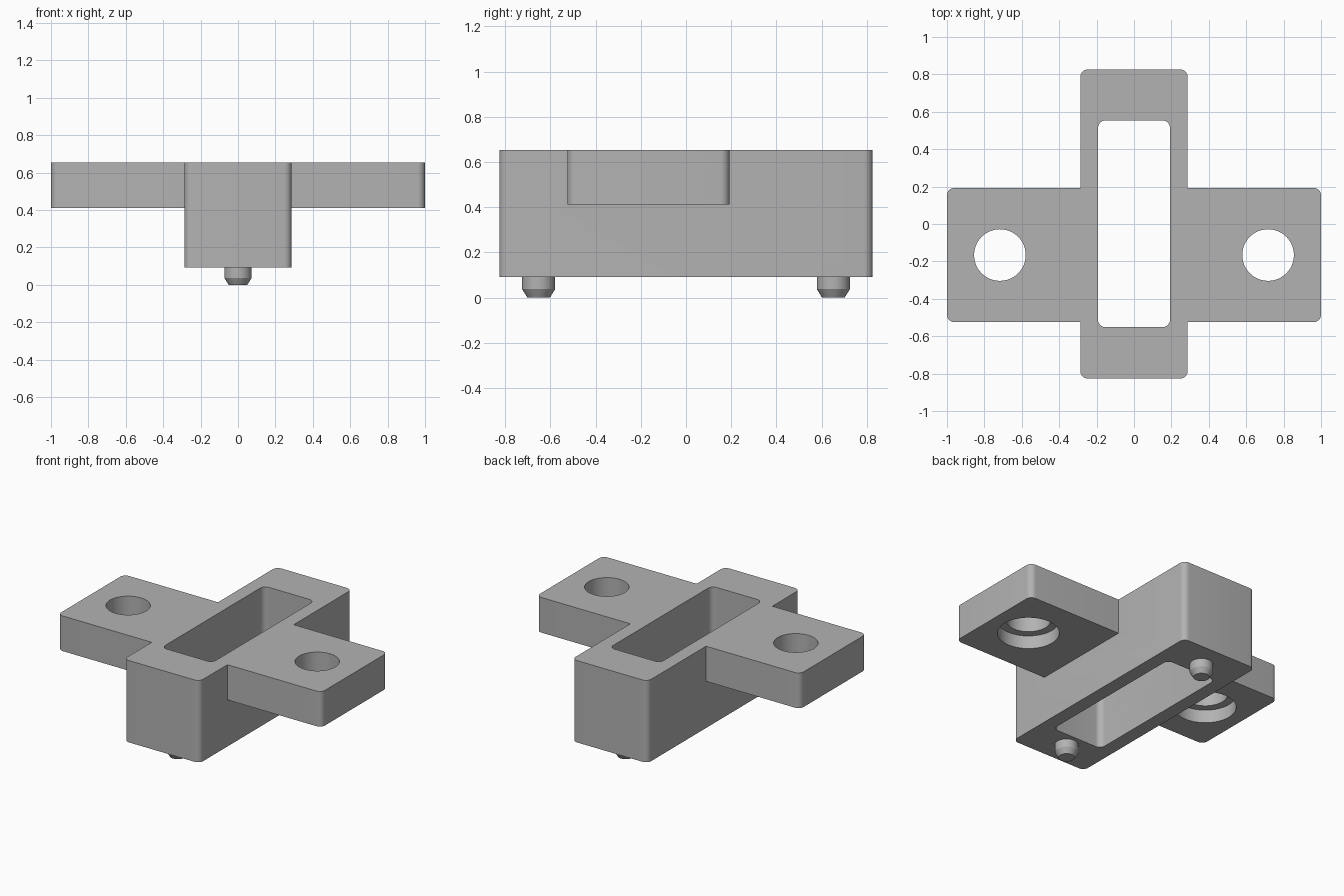
import bpy, bmesh, math

old = bpy.data.objects.get("Cube")
if old:
    bpy.data.objects.remove(old)

grey = bpy.data.materials.new("plain grey")
grey.use_nodes = True
colour = (0.45, 0.45, 0.45, 1)
grey.diffuse_color = colour
grey.node_tree.nodes["Principled BSDF"].inputs["Base Color"].default_value = colour


def finish(name, bm):
    mesh = bpy.data.meshes.new(name)
    bmesh.ops.recalc_face_normals(bm, faces=bm.faces)
    bm.to_mesh(mesh)
    bm.free()
    mesh.materials.append(grey)
    obj = bpy.data.objects.new(name, mesh)
    bpy.context.collection.objects.link(obj)
    return obj


def rounded_block(name, half_x, y0, y1, z0, z1, radius=0.04, steps=8):
    """Upright block with rounded vertical edges."""
    bm = bmesh.new()
    ring = []
    corners = [(half_x - radius, y1 - radius), (radius - half_x, y1 - radius),
               (radius - half_x, y0 + radius), (half_x - radius, y0 + radius)]
    for i, (cx, cy) in enumerate(corners):
        for k in range(steps + 1):
            a = (i + k / steps) * math.pi / 2
            ring.append(bm.verts.new((cx + radius * math.cos(a), cy + radius * math.sin(a), z0)))
    base = bm.faces.new(ring)
    top = bmesh.ops.extrude_face_region(bm, geom=[base])["geom"]
    bmesh.ops.translate(bm, vec=(0, 0, z1 - z0),
                        verts=[v for v in top if isinstance(v, bmesh.types.BMVert)])
    return finish(name, bm)


def turned(name, x, y, profile, sides=48):
    """Solid of revolution from (radius, height) pairs, bottom to top."""
    bm = bmesh.new()
    rings = [[bm.verts.new((x + r * math.cos(t * math.tau / sides),
                            y + r * math.sin(t * math.tau / sides), z))
              for t in range(sides)] for r, z in profile]
    for low, high in zip(rings, rings[1:]):
        for t in range(sides):
            n = (t + 1) % sides
            bm.faces.new((low[t], low[n], high[n], high[t]))
    bm.faces.new(rings[0])
    bm.faces.new(rings[-1])
    return finish(name, bm)


def combine(target, tool, operation):
    mod = target.modifiers.new(tool.name, 'BOOLEAN')
    mod.operation = operation
    mod.solver = 'EXACT'
    mod.object = tool
    bpy.context.view_layer.objects.active = target
    bpy.ops.object.modifier_apply(modifier=mod.name)
    bpy.data.objects.remove(tool)


TOP, EAR_BASE, BODY_BASE = 0.653, 0.412, 0.092
HOLE_X, HOLE_Y = 0.717, -0.166

# Deep central body joined with the cross plate that forms both ears
body = rounded_block("bracket_body", 0.287, -0.826, 0.826, BODY_BASE, TOP)
ears = rounded_block("ears", 1.0, -0.525, 0.193, EAR_BASE, TOP)
combine(body, ears, 'UNION')

# Slot through the middle
slot = rounded_block("slot_cutter", 0.192, -0.552, 0.554, -0.1, 1.0)
combine(body, slot, 'DIFFERENCE')

# Screw holes, counterbored from below
for side in (-1, 1):
    ledge = EAR_BASE + 0.09
    hole = turned("screw_hole_cutter", side * HOLE_X, HOLE_Y,
                  [(0.192, 0.3), (0.192, ledge), (0.138, ledge), (0.138, 0.8)])
    combine(body, hole, 'DIFFERENCE')

# Locating pegs with tapered tips
pegs = [turned(name, 0, y, [(0.05, 0), (0.073, 0.037), (0.073, BODY_BASE + 0.01)])
        for name, y in (("front_peg", -0.652), ("back_peg", 0.652))]

# Smooth the round surfaces and keep hard edges
for obj in [body] + pegs:
    bpy.ops.object.select_all(action='DESELECT')
    obj.select_set(True)
    bpy.context.view_layer.objects.active = obj
    bpy.ops.object.shade_smooth_by_angle(angle=math.radians(25))
